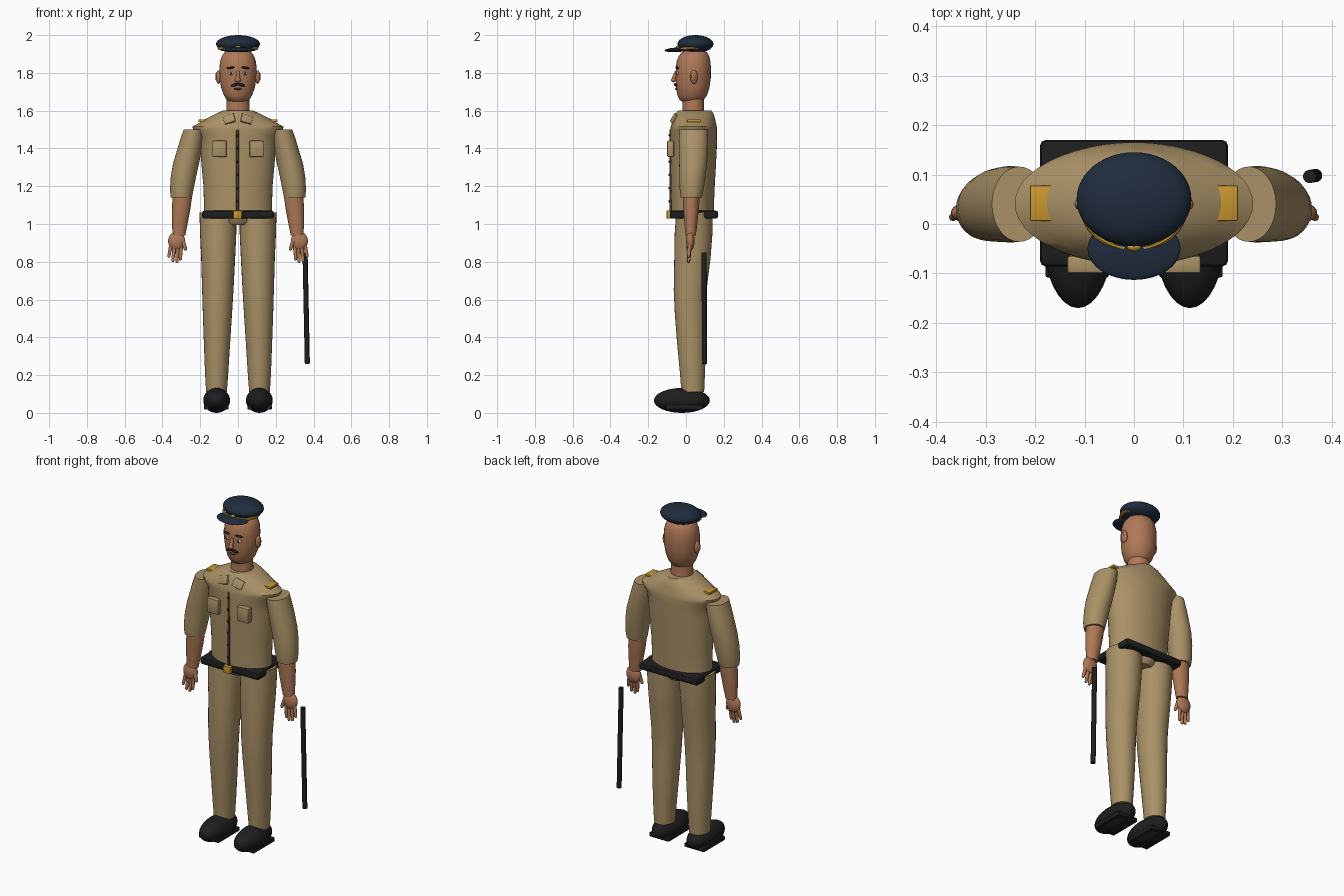
import bpy, bmesh, math
from mathutils import Vector, Matrix, Euler


def material(name, rgb):
    m = bpy.data.materials.new(name)
    m.diffuse_color = (*rgb, 1)
    return m


KHAKI = material("khaki cloth", (0.40, 0.285, 0.135))
SKIN = material("skin", (0.43, 0.19, 0.095))
NAVY = material("navy cap", (0.014, 0.025, 0.047))
GOLD = material("gold trim", (0.58, 0.31, 0.03))
BLACK = material("black leather", (0.013, 0.013, 0.014))
BROWN = material("dark brown", (0.09, 0.06, 0.03))
WHITE = material("eye white", (0.6, 0.55, 0.5))


def finish(bm, name, mat, angle=40):
    bmesh.ops.recalc_face_normals(bm, faces=bm.faces)
    me = bpy.data.meshes.new(name)
    bm.to_mesh(me)
    bm.free()
    me.materials.append(mat)
    ob = bpy.data.objects.new(name, me)
    bpy.context.collection.objects.link(ob)
    bpy.ops.object.select_all(action='DESELECT')
    ob.select_set(True)
    bpy.context.view_layer.objects.active = ob
    bpy.ops.object.shade_smooth_by_angle(angle=math.radians(angle))
    return ob


def loft(name, rings, mat, seg=32):
    """Stack of horizontal ellipses: (z, centre x, centre y, radius x, radius y)."""
    bm = bmesh.new()
    loops = []
    for z, cx, cy, rx, ry in rings:
        loops.append([bm.verts.new((cx + rx * math.cos(2 * math.pi * i / seg),
                                    cy + ry * math.sin(2 * math.pi * i / seg), z))
                      for i in range(seg)])
    for a, b in zip(loops, loops[1:]):
        for i in range(seg):
            j = (i + 1) % seg
            bm.faces.new((a[i], a[j], b[j], b[i]))
    bm.faces.new(loops[0])
    bm.faces.new(loops[-1])
    return finish(bm, name, mat)


def ellipsoid(name, loc, radii, mat, rot=(0, 0, 0), seg=32):
    bm = bmesh.new()
    bmesh.ops.create_uvsphere(bm, u_segments=seg, v_segments=seg // 2, radius=1)
    bm.transform(Matrix.LocRotScale(Vector(loc), Euler(rot), Vector(radii)))
    return finish(bm, name, mat)


def box(name, loc, size, mat, bevel=0.004, rot=(0, 0, 0)):
    bm = bmesh.new()
    bmesh.ops.create_cube(bm, size=1)
    bm.transform(Matrix.Diagonal((*size, 1)))
    if bevel:
        bmesh.ops.bevel(bm, geom=bm.edges[:], offset=bevel, segments=2,
                        profile=0.5, affect='EDGES')
    bm.transform(Matrix.LocRotScale(Vector(loc), Euler(rot), None))
    return finish(bm, name, mat)


def rod(name, a, b, r1, r2, mat, seg=16):
    a, b = Vector(a), Vector(b)
    bm = bmesh.new()
    bmesh.ops.create_cone(bm, cap_ends=True, segments=seg, radius1=r1, radius2=r2,
                          depth=(b - a).length)
    q = Vector((0, 0, 1)).rotation_difference(b - a)
    bm.transform(Matrix.LocRotScale((a + b) / 2, q, None))
    return finish(bm, name, mat)


# Cap: crown, visor, gold band and badge
ellipsoid("cap_crown", (0, 0.05, 1.953), (0.116, 0.095, 0.047), NAVY, seg=48)
ellipsoid("cap_visor", (0, -0.05, 1.922), (0.094, 0.063, 0.012), NAVY, rot=(0.05, 0, 0), seg=40)
bpy.ops.mesh.primitive_torus_add(major_segments=48, minor_segments=10,
                                 major_radius=0.1, minor_radius=0.008,
                                 location=(0, 0.032, 1.931), rotation=(0.06, 0, 0))
band = bpy.context.object
band.name = "cap_band"
band.scale = (1.0, 0.82, 1.0)
band.data.materials.append(GOLD)
bpy.ops.object.shade_smooth_by_angle()
ellipsoid("cap_badge", (0, -0.047, 1.934), (0.014, 0.008, 0.01), GOLD, seg=16)

# Head and neck
loft("head", [(1.645, 0, 0.03, 0.04, 0.045), (1.655, 0, 0.03, 0.058, 0.062),
              (1.68, 0, 0.033, 0.074, 0.078), (1.72, 0, 0.036, 0.089, 0.088),
              (1.77, 0, 0.038, 0.097, 0.093), (1.82, 0, 0.039, 0.099, 0.093),
              (1.86, 0, 0.04, 0.095, 0.09), (1.89, 0, 0.042, 0.085, 0.08),
              (1.91, 0, 0.045, 0.07, 0.066), (1.922, 0, 0.045, 0.045, 0.04)], SKIN)
loft("neck", [(1.57, 0, 0.04, 0.064, 0.06), (1.6, 0, 0.038, 0.061, 0.057),
              (1.69, 0, 0.038, 0.06, 0.057)], SKIN)

# Face
rod("nose_bridge", (0, -0.052, 1.81), (0, -0.066, 1.762), 0.007, 0.012, SKIN)
ellipsoid("nose_tip", (0, -0.066, 1.762), (0.016, 0.014, 0.012), SKIN, seg=16)
ellipsoid("mouth", (0, -0.051, 1.715), (0.022, 0.007, 0.005), BROWN, seg=16)
for s, side in ((-1, "left"), (1, "right")):
    ellipsoid(f"{side}_ear", (s * 0.103, 0.042, 1.778), (0.014, 0.02, 0.036), SKIN, seg=20)
    ellipsoid(f"{side}_ear_hollow", (s * 0.114, 0.04, 1.78), (0.006, 0.01, 0.022), SKIN, seg=16)
    ellipsoid(f"{side}_eye", (s * 0.037, -0.046, 1.797), (0.015, 0.007, 0.008), WHITE,
              rot=(0, 0, s * 0.3), seg=16)
    ellipsoid(f"{side}_pupil", (s * 0.037, -0.052, 1.797), (0.006, 0.003, 0.006), BLACK, seg=12)
    ellipsoid(f"{side}_eyebrow", (s * 0.039, -0.047, 1.827), (0.023, 0.007, 0.006), BLACK,
              rot=(0, s * 0.12, s * 0.35), seg=16)
    ellipsoid(f"{side}_moustache", (s * 0.017, -0.055, 1.737), (0.022, 0.009, 0.008), BLACK,
              rot=(0, s * 0.25, s * 0.2), seg=16)

# Shirt body with wide shoulder yoke
loft("shirt", [(1.04, 0, 0.035, 0.182, 0.112), (1.1, 0, 0.035, 0.18, 0.113),
               (1.2, 0, 0.036, 0.183, 0.116), (1.3, 0, 0.038, 0.192, 0.12),
               (1.4, 0, 0.04, 0.2, 0.123), (1.47, 0, 0.041, 0.208, 0.124),
               (1.5, 0, 0.041, 0.238, 0.124), (1.515, 0, 0.041, 0.241, 0.122),
               (1.535, 0, 0.042, 0.205, 0.117), (1.56, 0, 0.043, 0.165, 0.11),
               (1.585, 0, 0.045, 0.115, 0.1), (1.602, 0, 0.046, 0.075, 0.086)], KHAKI, 48)
box("placket", (-0.003, -0.081, 1.28), (0.014, 0.012, 0.44), BROWN, 0.003)
for i in range(6):
    ellipsoid(f"button_{i + 1}", (-0.003, -0.088, 1.12 + i * 0.07), (0.007, 0.005, 0.007),
              BLACK, seg=12)

# Belt, buckle and hips
box("belt", (0, 0.042, 1.05), (0.38, 0.256, 0.042), BLACK, 0.012)
box("buckle", (-0.003, -0.09, 1.05), (0.046, 0.026, 0.042), GOLD, 0.004)
loft("hips", [(0.995, 0, 0.04, 0.07, 0.075), (1.01, 0, 0.04, 0.08, 0.09),
              (1.05, 0, 0.04, 0.09, 0.1)], KHAKI)

for s, side in ((-1, "left"), (1, "right")):
    # Collar, chest pocket and shoulder board
    box(f"{side}_collar", (s * 0.046, -0.063, 1.556), (0.06, 0.014, 0.05), KHAKI, 0.003,
        rot=(-0.5, s * 0.3, s * 0.15))
    box(f"{side}_pocket", (s * 0.098, -0.082, 1.398), (0.075, 0.036, 0.086), KHAKI, 0.006)
    box(f"{side}_shoulder_board", (s * 0.178, 0.042, 1.546), (0.064, 0.072, 0.014), GOLD, 0.003)

    # Sleeve and forearm
    loft(f"{side}_sleeve", [(1.5, s * 0.232, 0.04, 0.055, 0.076),
                            (1.45, s * 0.243, 0.04, 0.062, 0.077),
                            (1.4, s * 0.255, 0.04, 0.065, 0.077),
                            (1.32, s * 0.275, 0.038, 0.069, 0.074),
                            (1.25, s * 0.289, 0.034, 0.067, 0.069),
                            (1.18, s * 0.298, 0.03, 0.062, 0.063),
                            (1.14, s * 0.3, 0.028, 0.056, 0.056)], KHAKI)
    loft(f"{side}_forearm", [(1.16, s * 0.293, 0.028, 0.052, 0.046),
                             (1.08, s * 0.301, 0.027, 0.049, 0.041),
                             (1.0, s * 0.308, 0.026, 0.041, 0.034),
                             (0.94, s * 0.313, 0.025, 0.034, 0.027)], SKIN)

    # Hand with fingers and thumb
    ellipsoid(f"{side}_palm", (s * 0.325, 0.023, 0.91), (0.045, 0.023, 0.05), SKIN)
    for i, (xa, xb, z) in enumerate(((0.3, 0.305, 0.815), (0.318, 0.323, 0.8),
                                     (0.335, 0.345, 0.806), (0.352, 0.366, 0.83))):
        rod(f"{side}_finger_{i + 1}", (s * xa, 0.022, 0.9), (s * xb, 0.014, z),
            0.011, 0.008, SKIN, 12)
        ellipsoid(f"{side}_fingertip_{i + 1}", (s * xb, 0.014, z), (0.008, 0.008, 0.008),
                  SKIN, seg=12)
    rod(f"{side}_thumb", (s * 0.298, 0.018, 0.925), (s * 0.278, 0.012, 0.868),
        0.013, 0.009, SKIN, 12)
    ellipsoid(f"{side}_thumb_tip", (s * 0.278, 0.012, 0.868), (0.009, 0.009, 0.009),
              SKIN, seg=12)

    # Trouser leg
    loft(f"{side}_leg", [(1.06, s * 0.106, 0.045, 0.098, 0.097),
                         (0.95, s * 0.105, 0.04, 0.096, 0.1),
                         (0.82, s * 0.105, 0.034, 0.09, 0.096),
                         (0.65, s * 0.107, 0.022, 0.083, 0.087),
                         (0.52, s * 0.109, 0.023, 0.077, 0.082),
                         (0.38, s * 0.111, 0.029, 0.07, 0.077),
                         (0.22, s * 0.113, 0.034, 0.062, 0.067),
                         (0.11, s * 0.114, 0.036, 0.055, 0.06)], KHAKI)

    # Shoe and sole
    ellipsoid(f"{side}_shoe", (s * 0.113, -0.022, 0.066), (0.071, 0.148, 0.066), BLACK)
    box(f"{side}_sole", (s * 0.115, -0.01, 0.03), (0.128, 0.196, 0.024), BLACK, 0.004)

# Baton at the right hand
rod("baton", (0.367, 0.098, 0.26), (0.355, 0.096, 0.85), 0.0135, 0.0135, BLACK)
